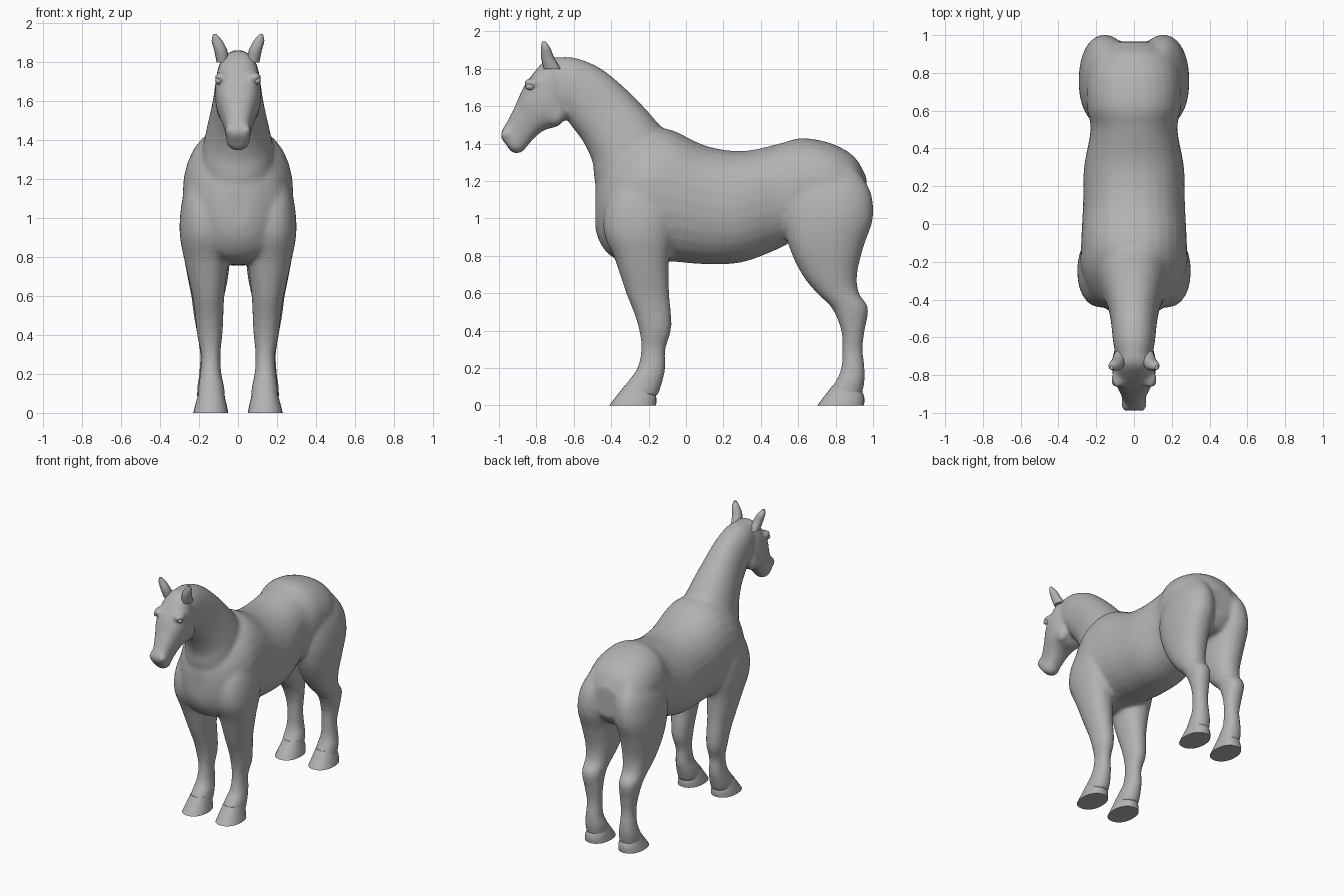
import bpy
import bmesh
from math import cos, sin, pi, radians
from mathutils import Vector, Matrix

default_cube = bpy.data.objects.get("Cube")
if default_cube:
    bpy.data.objects.remove(default_cube, do_unlink=True)

# One plain grey for the whole animal
grey = bpy.data.materials.new("plain_grey")
grey.use_nodes = True
colour = (.45, .45, .45, 1)
grey.diffuse_color = colour
for node in grey.node_tree.nodes:
    if node.type == "BSDF_PRINCIPLED":
        node.inputs["Base Color"].default_value = colour


def spline_rows(rows, steps):
    """Refine a list of section rows with a smooth curve through them."""
    result = []
    last = len(rows) - 1
    for i in range(last):
        before, start = rows[max(i - 1, 0)], rows[i]
        end, after = rows[i + 1], rows[min(i + 2, last)]
        for step in range(steps):
            t = step / steps
            result.append([
                b + t * ((c - a) + t * ((2 * a - 5 * b + 4 * c - d)
                         + t * (3 * b - a - 3 * c + d))) / 2
                for a, b, c, d in zip(before, start, end, after)])
    result.append(list(rows[last]))
    return result


def upright_section(row, side):
    """Level section: height, front, back, inner edge, outer edge."""
    z, front, back, inner, outer = row
    centre = Vector((side * (inner + outer) / 2, (front + back) / 2, z))
    return centre, Vector(((outer - inner) / 2, 0, 0)), Vector((0, (back - front) / 2, 0))


def central_section(row, side):
    """Section on the middle plane: upper point, lower point, half width."""
    top_y, top_z, low_y, low_z, width = row
    top, low = Vector((0, top_y, top_z)), Vector((0, low_y, low_z))
    return (top + low) / 2, Vector((width, 0, 0)), (top - low) / 2


def bend(value, power):
    return (1 if value >= 0 else -1) * abs(value) ** (2 / power)


def loft(bm, rows, section, side=1, steps=4, power=2.2, sides=28):
    """Skin a closed tube through the sections."""
    rings = []
    for row in spline_rows(rows, steps):
        centre, across, along = section(row, side)
        ring = []
        for k in range(sides):
            angle = 2 * pi * k / sides
            ring.append(bm.verts.new(centre + across * bend(cos(angle), power)
                                     + along * bend(sin(angle), power)))
        rings.append(ring)
    for lower, upper in zip(rings, rings[1:]):
        for k in range(sides):
            n = (k + 1) % sides
            bm.faces.new((lower[k], lower[n], upper[n], upper[k]))
    bm.faces.new(rings[0][::-1])
    bm.faces.new(rings[-1])


def lump(bm, centre, size):
    """Add a rounded swelling."""
    place = Matrix.Translation(centre) @ Matrix.Diagonal((*size, 1))
    bmesh.ops.create_uvsphere(bm, u_segments=20, v_segments=12, radius=1, matrix=place)


def finish(bm, name):
    bmesh.ops.recalc_face_normals(bm, faces=bm.faces[:])
    mesh = bpy.data.meshes.new(name)
    bm.to_mesh(mesh)
    bm.free()
    mesh.materials.append(grey)
    for face in mesh.polygons:
        face.use_smooth = True
    mesh.set_sharp_from_angle(angle=radians(40))
    part = bpy.data.objects.new(name, mesh)
    bpy.context.collection.objects.link(part)
    return part


# Barrel: position along the back, belly height, back height, half width
barrel = [
    (-.485, .95, 1.16, .06), (-.46, .87, 1.25, .13), (-.39, .79, 1.35, .22),
    (-.25, .76, 1.45, .28), (-.1, .77, 1.48, .28), (.1, .755, 1.39, .27),
    (.3, .765, 1.36, .265), (.5, .84, 1.4, .23), (.62, .9, 1.43, .25),
    (.78, .9, 1.4, .25), (.9, .92, 1.33, .2), (.965, 1, 1.22, .1),
]
# Neck from the withers to the poll
neck = [
    (-.02, 1.42, -.42, .95, .2), (-.12, 1.48, -.485, 1.18, .185),
    (-.22, 1.59, -.5, 1.3, .16), (-.33, 1.7, -.55, 1.41, .135),
    (-.46, 1.805, -.61, 1.49, .12), (-.6, 1.86, -.66, 1.56, .11),
    (-.71, 1.86, -.74, 1.6, .09),
]
# Head from the poll to the muzzle
head = [
    (-.66, 1.86, -.63, 1.6, .07), (-.74, 1.855, -.64, 1.55, .105),
    (-.81, 1.785, -.68, 1.495, .118), (-.87, 1.7, -.75, 1.475, .108),
    (-.91, 1.61, -.8, 1.44, .085), (-.955, 1.52, -.85, 1.385, .065),
    (-.985, 1.47, -.885, 1.35, .063), (-.99, 1.43, -.93, 1.355, .045),
]
# Legs from shoulder or hip down to the pastern
front_leg = [
    (1.3, -.3, -.12, .1, .22), (1.1, -.42, -.05, .06, .285),
    (.93, -.44, -.06, .04, .3), (.78, -.38, -.09, .05, .275),
    (.6, -.32, -.09, .07, .235), (.5, -.28, -.08, .075, .22),
    (.4, -.25, -.08, .08, .21), (.3, -.24, -.11, .09, .19),
    (.2, -.26, -.11, .085, .195), (.13, -.31, -.125, .07, .205),
    (.05, -.365, -.15, .065, .21),
]
hind_leg = [
    (1.28, .6, .9, .06, .2), (1.15, .54, .985, .03, .265),
    (1, .52, 1, .02, .292), (.85, .55, .95, .035, .285),
    (.7, .62, .915, .05, .26), (.6, .7, .925, .07, .24),
    (.52, .78, .975, .08, .23), (.4, .83, .955, .085, .21),
    (.3, .835, .945, .09, .195), (.2, .83, .955, .085, .2),
    (.13, .8, .955, .07, .21), (.05, .75, .94, .065, .21),
]

# Fused body: torso, neck, head, legs and facial swellings
bm = bmesh.new()
loft(bm, [(y, top, y, low, w) for y, low, top, w in barrel], central_section)
loft(bm, neck, central_section)
loft(bm, head, central_section, power=2.6)
lump(bm, (0, -.905, 1.375), (.045, .045, .028))
for side in (1, -1):
    loft(bm, front_leg, upright_section, side)
    loft(bm, hind_leg, upright_section, side)
    lump(bm, (side * .085, -.82, 1.725), (.036, .052, .026))
    lump(bm, (side * .042, -.96, 1.45), (.026, .032, .035))
    lump(bm, (side * .07, -.7, 1.57), (.042, .06, .075))
body = finish(bm, "horse_body")
fuse = body.modifiers.new("fuse", "REMESH")
fuse.mode = "VOXEL"
fuse.voxel_size = .013
fuse.use_smooth_shade = True
soften = body.modifiers.new("soften", "SMOOTH")
soften.factor = .5
soften.iterations = 10

# Hooves, ears and eyes on both sides
hoof = [(.11, -.325, -.19, .075, .2), (.05, -.372, -.16, .06, .217),
        (0, -.41, -.16, .05, .23)]
ear = [(1.8, -.76, -.67, .045, .11), (1.86, -.775, -.705, .055, .122),
       (1.91, -.775, -.725, .08, .135), (1.945, -.77, -.75, .11, .128)]
for label, side in (("left", 1), ("right", -1)):
    for place, shift in (("front", 0), ("hind", 1.112)):
        bm = bmesh.new()
        rows = [(z, a + shift, b + shift, c, d) for z, a, b, c, d in hoof]
        loft(bm, rows, upright_section, side)
        finish(bm, f"{place}_{label}_hoof")
    bm = bmesh.new()
    loft(bm, ear, upright_section, side, sides=16)
    finish(bm, f"{label}_ear")
    bm = bmesh.new()
    lump(bm, (side * .099, -.833, 1.705), (.018, .025, .018))
    finish(bm, f"{label}_eye")
